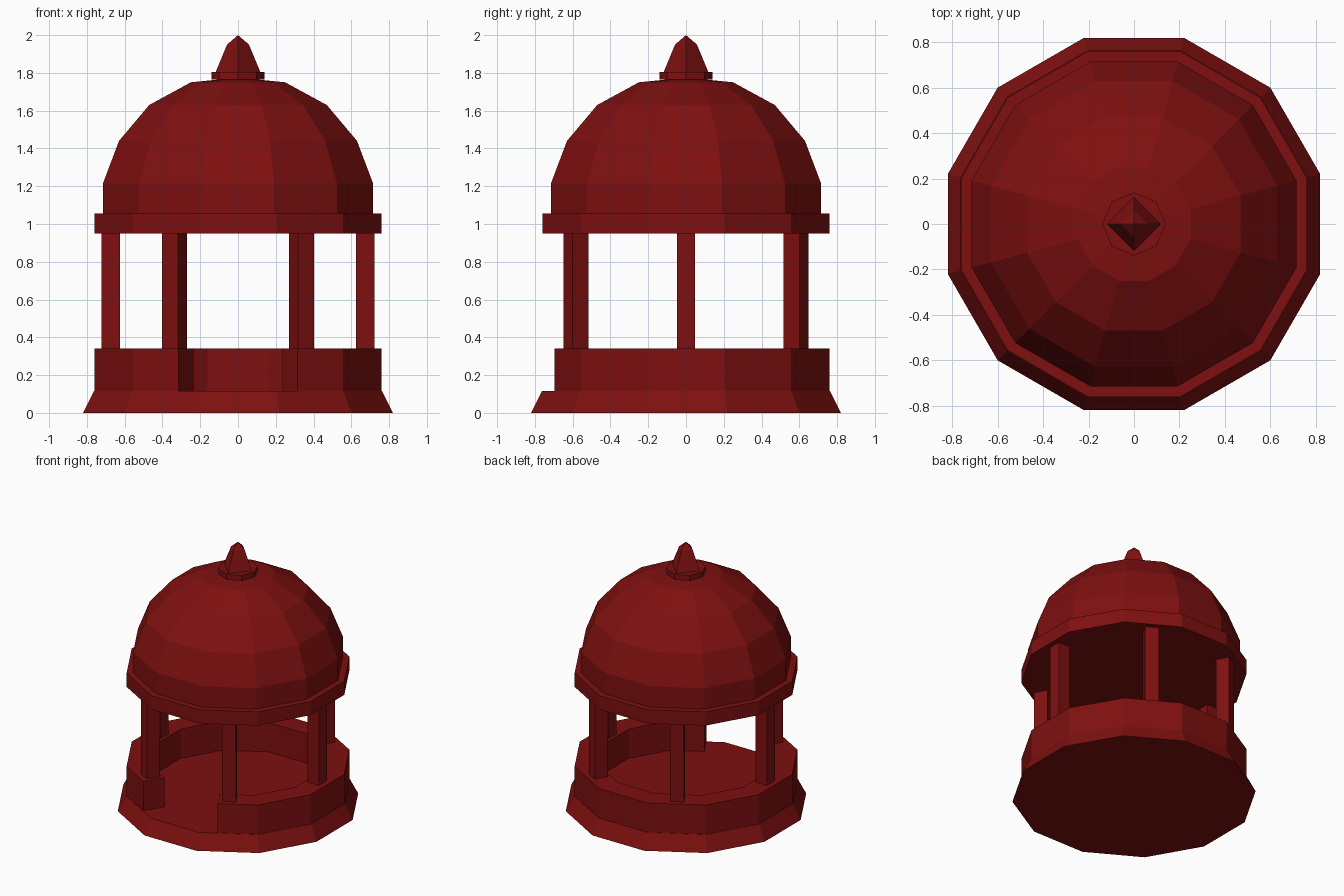
import bpy, bmesh
from math import cos, sin, pi, radians, tan
from mathutils import Vector, Matrix

cube = bpy.data.objects.get("Cube")
if cube:
    bpy.data.objects.remove(cube, do_unlink=True)

red = bpy.data.materials.new("deep red")
red.use_nodes = True
red.diffuse_color = (0.21, 0.005, 0.005, 1)
red.node_tree.nodes["Principled BSDF"].inputs["Base Color"].default_value = red.diffuse_color

SIDES = 12
STEP = 2 * pi / SIDES


def finish(name, bm):
    bmesh.ops.recalc_face_normals(bm, faces=bm.faces)
    mesh = bpy.data.meshes.new(name)
    bm.to_mesh(mesh)
    bm.free()
    mesh.materials.append(red)
    obj = bpy.data.objects.new(name, mesh)
    bpy.context.collection.objects.link(obj)
    return obj


def lathe(name, profile, sides=SIDES, start=STEP / 2, flat_radius=True):
    """Stack polygon rings of (radius, height); radius zero makes a tip."""
    bm = bmesh.new()
    scale = 1 / cos(pi / sides) if flat_radius else 1
    rings = []
    for r, z in profile:
        if r == 0:
            rings.append([bm.verts.new((0, 0, z))])
        else:
            angles = [start + 2 * pi * i / sides for i in range(sides)]
            rings.append([bm.verts.new((r * scale * cos(a), r * scale * sin(a), z))
                          for a in angles])
    for low, high in zip(rings, rings[1:]):
        for i in range(sides):
            j = (i + 1) % sides
            if len(high) == 1:
                bm.faces.new((low[i], low[j], high[0]))
            else:
                bm.faces.new((low[i], low[j], high[j], high[i]))
    bm.faces.new(rings[0])
    if len(rings[-1]) > 1:
        bm.faces.new(rings[-1])
    return finish(name, bm)


# Stepped base and floor
lathe("base", [(0.82, 0), (0.763, 0.115)])


# Low wall, open at the front
def wall(inner, outer, bottom, top, overhang):
    bm = bmesh.new()
    front = -pi / 2
    columns = []

    def add_section(p_in, p_out):
        columns.append([bm.verts.new((p.x, p.y, z)) for p, z in
                        ((p_in, bottom), (p_out, bottom), (p_out, top), (p_in, top))])

    def facet_end(angle, side):
        normal = Vector((cos(angle), sin(angle)))
        tangent = Vector((-sin(angle), cos(angle))) * overhang * side
        add_section(normal * inner + tangent, normal * outer + tangent)

    facet_end(front + STEP, -1)
    for i in range(1, SIDES - 1):
        a = front + STEP * (i + 0.5)
        corner = Vector((cos(a), sin(a))) / cos(STEP / 2)
        add_section(corner * inner, corner * outer)
    facet_end(front - STEP, 1)
    for a, b in zip(columns, columns[1:]):
        for i in range(4):
            j = (i + 1) % 4
            bm.faces.new((a[i], a[j], b[j], b[i]))
    bm.faces.new(columns[0])
    bm.faces.new(columns[-1])
    return finish("low_wall", bm)


wall(0.60, 0.76, 0.115, 0.34, 0.075)

# Six square pillars standing on the wall
for i in range(6):
    bm = bmesh.new()
    place = (Matrix.Rotation(i * pi / 3, 4, "Z")
             @ Matrix.Translation((0.673, 0, 0.645))
             @ Matrix.Diagonal((0.097, 0.097, 0.61, 1)))
    bmesh.ops.create_cube(bm, size=1, matrix=place)
    finish(f"pillar_{i + 1}", bm)

# Ring beam with a flat ceiling, then the faceted dome
lathe("ring_beam", [(0.76, 0.95), (0.76, 1.055)])
lathe("dome", [(0.715, 1.055), (0.715, 1.215), (0.63, 1.44),
               (0.47, 1.63), (0.25, 1.75), (0, 1.775)])

# Finial: eight-sided collar and four-sided spike
lathe("finial_collar", [(0.139, 1.765), (0.139, 1.805)], 8, 0, False)
lathe("finial_spike", [(0.118, 1.805), (0.058, 1.95), (0, 2.0)], 4, 0, False)
